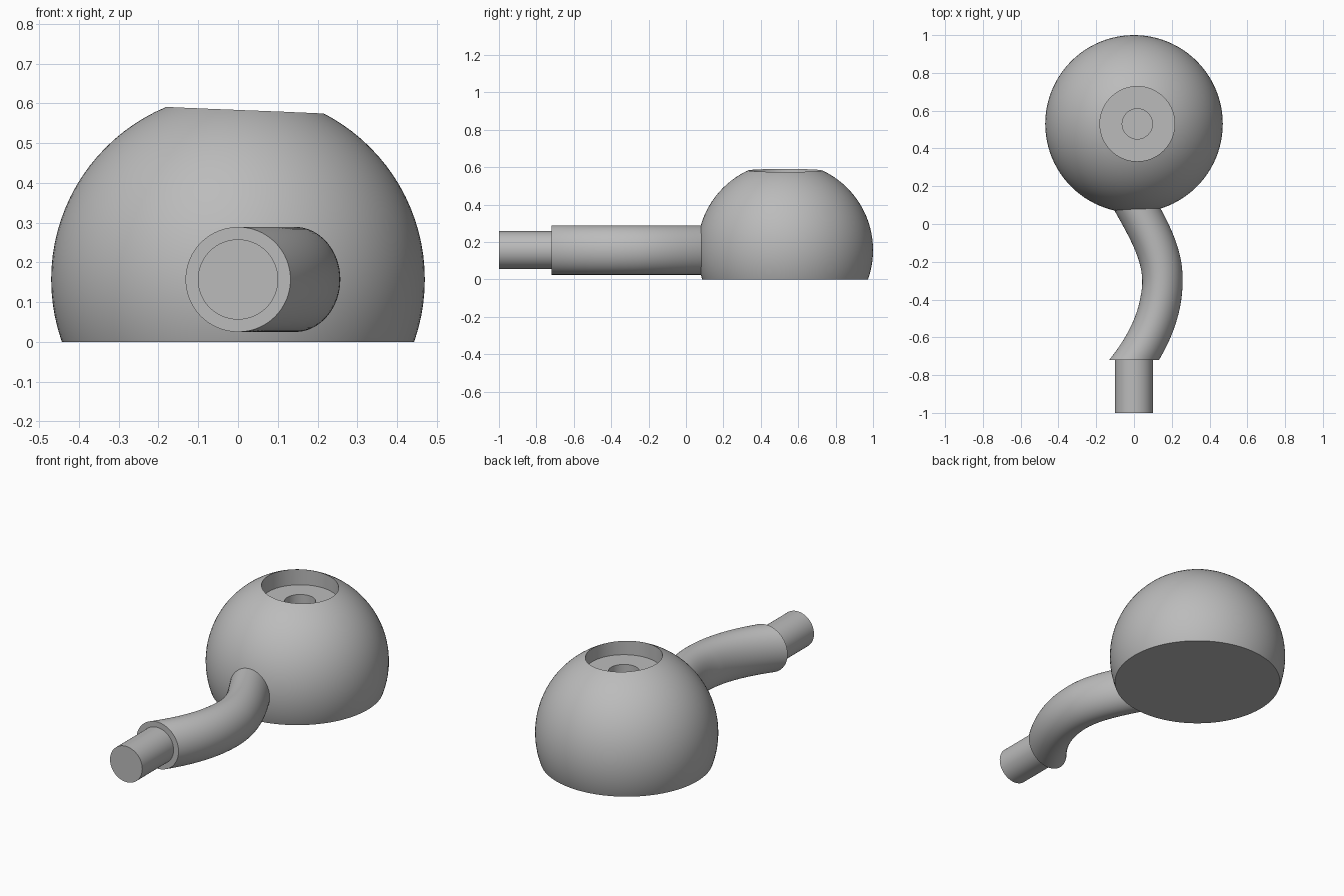
import bpy, bmesh, math
from mathutils import Matrix, Vector

cube = bpy.data.objects.get("Cube")
if cube:
    bpy.data.objects.remove(cube)

AXIS_Z = 0.157          # height of ball centre and cord
BALL_Y, BALL_R = 0.53, 0.47
CORD_R, CORD_FRONT = 0.132, -0.72
BEND_Y, BEND_X = -0.30, 0.145

grey = bpy.data.materials.new("plain grey")
grey.use_nodes = True
grey.diffuse_color = (0.5, 0.5, 0.5, 1)
grey.node_tree.nodes["Principled BSDF"].inputs["Base Color"].default_value = (0.5, 0.5, 0.5, 1)


def make_object(name, bm):
    bmesh.ops.recalc_face_normals(bm, faces=bm.faces)
    mesh = bpy.data.meshes.new(name)
    bm.to_mesh(mesh)
    bm.free()
    mesh.materials.append(grey)
    obj = bpy.data.objects.new(name, mesh)
    bpy.context.collection.objects.link(obj)
    return obj


def cylinder(name, radius, length, centre, rotation=Matrix()):
    bm = bmesh.new()
    bmesh.ops.create_cone(bm, cap_ends=True, segments=64, radius1=radius, radius2=radius,
                          depth=length, matrix=Matrix.Translation(centre) @ rotation)
    return make_object(name, bm)


def select_only(obj):
    bpy.ops.object.select_all(action='DESELECT')
    obj.select_set(True)
    bpy.context.view_layer.objects.active = obj


def smooth(obj):
    select_only(obj)
    bpy.ops.object.shade_smooth_by_angle(angle=math.radians(30))


# Ball with a flat base
bm = bmesh.new()
bmesh.ops.create_uvsphere(bm, u_segments=96, v_segments=48, radius=BALL_R,
                          matrix=Matrix.Translation((0, BALL_Y, AXIS_Z)))
cut = bmesh.ops.bisect_plane(bm, geom=bm.verts[:] + bm.edges[:] + bm.faces[:],
                             plane_co=(0, 0, 0), plane_no=(0, 0, 1), clear_inner=True)
bmesh.ops.contextual_create(bm, geom=[e for e in cut["geom_cut"] if isinstance(e, bmesh.types.BMEdge)])
ball = make_object("ball_body", bm)

# Stepped bore in the top, slightly off centre
for radius, floor in ((0.198, 0.50), (0.08, 0.40)):
    cutter = cylinder("bore_cutter", radius, 0.8 - floor, (0.0175, BALL_Y, (0.8 + floor) / 2))
    cutter.hide_render = True
    bore = ball.modifiers.new("bore", 'BOOLEAN')
    bore.operation, bore.solver, bore.object = 'DIFFERENCE', 'EXACT', cutter
    select_only(ball)
    bpy.ops.object.modifier_apply(modifier=bore.name)
    bpy.data.objects.remove(cutter)
smooth(ball)


# Bent cord: a circle swept along the path, square to the front at its start
def path_x(y):
    if y < BEND_Y:
        return BEND_X * (1 - ((y - BEND_Y) / (CORD_FRONT - BEND_Y)) ** 2)
    return BEND_X - 0.135 * (1 - math.cos(4 * (y - BEND_Y)))


def heading(y):
    return math.atan((path_x(y + 0.001) - path_x(y - 0.001)) / 0.002)


bm = bmesh.new()
STEPS, SIDES = 48, 64
rings = []
for i in range(STEPS + 1):
    y = CORD_FRONT + (0.2 - CORD_FRONT) * i / STEPS
    turn = heading(y) - heading(CORD_FRONT)
    across = Vector((math.cos(turn), -math.sin(turn), 0)) * CORD_R
    up = Vector((0, 0, CORD_R))
    centre = Vector((path_x(y), y, AXIS_Z))
    angles = [math.tau * k / SIDES for k in range(SIDES)]
    rings.append([bm.verts.new(centre + across * math.cos(a) + up * math.sin(a)) for a in angles])
for r, s in zip(rings, rings[1:]):
    for k in range(SIDES):
        n = (k + 1) % SIDES
        bm.faces.new((r[k], r[n], s[n], s[k]))
bm.faces.new(rings[0])
bm.faces.new(rings[-1])
smooth(make_object("bent_cord", bm))

# Straight plug at the front end
smooth(cylinder("end_plug", 0.101, 0.3, (0, -0.85, AXIS_Z), Matrix.Rotation(math.pi / 2, 4, 'X')))
